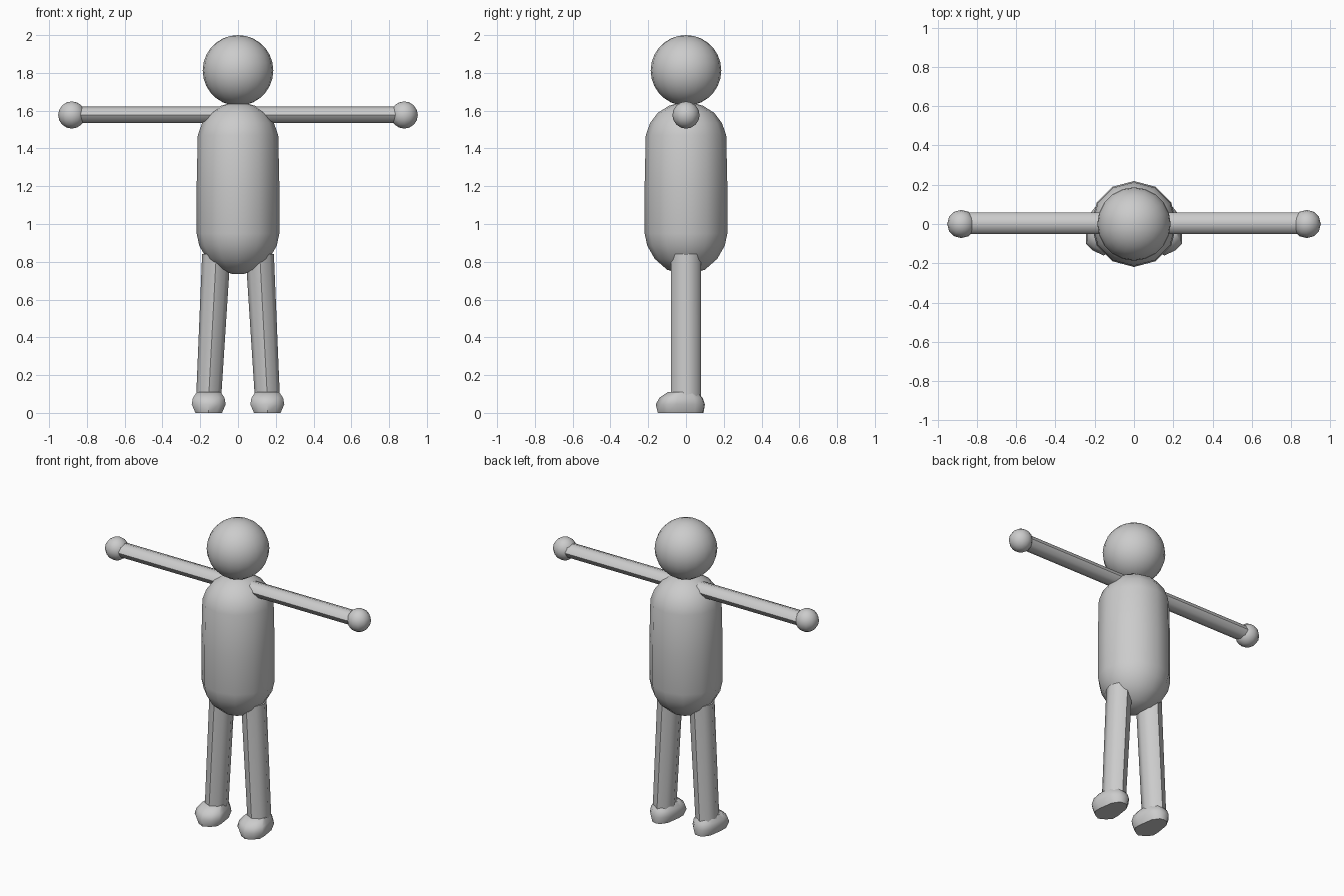
import bpy, bmesh, math
from mathutils import Vector

if "Cube" in bpy.data.objects:
    bpy.data.objects.remove(bpy.data.objects["Cube"])


def finish(name, bm, angle=50):
    bmesh.ops.recalc_face_normals(bm, faces=bm.faces)
    mesh = bpy.data.meshes.new(name)
    bm.to_mesh(mesh)
    bm.free()
    ob = bpy.data.objects.new(name, mesh)
    bpy.context.collection.objects.link(ob)
    bpy.ops.object.select_all(action='DESELECT')
    ob.select_set(True)
    bpy.context.view_layer.objects.active = ob
    bpy.ops.object.shade_smooth_by_angle(angle=math.radians(angle))
    return ob


def loft(name, rings, angle=50):
    """Skin a stack of equal-sized point rings and cap both ends."""
    bm = bmesh.new()
    loops = [[bm.verts.new(p) for p in ring] for ring in rings]
    n = len(loops[0])
    for a, b in zip(loops, loops[1:]):
        for i in range(n):
            j = (i + 1) % n
            bm.faces.new((a[i], a[j], b[j], b[i]))
    bm.faces.new(loops[0])
    bm.faces.new(loops[-1])
    return finish(name, bm, angle)


def ellipse(centre, u, v, n):
    c, u, v = Vector(centre), Vector(u), Vector(v)
    return [c + u * math.cos(2 * math.pi * i / n) + v * math.sin(2 * math.pi * i / n)
            for i in range(n)]


def ball(name, centre, r, segments, rings):
    bm = bmesh.new()
    bmesh.ops.create_uvsphere(bm, u_segments=segments, v_segments=rings, radius=r)
    bmesh.ops.translate(bm, verts=bm.verts, vec=centre)
    return finish(name, bm)


# Head
ball("head", (0, 0, 1.813), 0.187, 20, 14)

# Torso: twelve-sided capsule
profile = [(0.03, 0.735), (0.10, 0.758), (0.165, 0.815), (0.205, 0.885), (0.219, 0.95),
           (0.219, 1.2), (0.213, 1.47), (0.19, 1.535), (0.15, 1.588), (0.09, 1.626),
           (0.03, 1.643)]
loft("torso", [ellipse((0, 0, z), (r, 0, 0), (0, r, 0), 12) for r, z in profile])

# Half outline of a foot, toe to heel, relative to its centre line
half = [(0.055, -0.135), (0.09, -0.10), (0.09, -0.05), (0.072, 0.05), (0.035, 0.095)]
outline = [(0, -0.16)] + half + [(0, 0.10)] + [(-x, y) for x, y in reversed(half)]

for side, s in (("left", 1), ("right", -1)):
    # Arm and hand
    loft(f"{side}_arm", [ellipse((s * x, 0.003, 1.578), (0, 0.055, 0), (0, 0, 0.044), 8)
                         for x in (0.08, 0.88)])
    ball(f"{side}_hand", (s * 0.88, 0, 1.577), 0.072, 12, 8)

    # Leg, splayed slightly outwards
    loft(f"{side}_leg", [ellipse((s * x, 0, z), (r, 0, 0), (0, 0.08, 0), 8)
                         for x, z, r in ((0.157, 0.05, 0.066), (0.115, 0.84, 0.075))])

    # Foot: flat sole, bulging sides, rounded top
    levels = [(0.78, 0.93, 0), (1, 1, 0.045), (0.93, 0.88, 0.08), (0.7, 0.6, 0.11)]
    loft(f"{side}_foot", [[(s * 0.155 + x * kx, y * ky, z) for x, y in outline]
                          for kx, ky, z in levels], 45)
